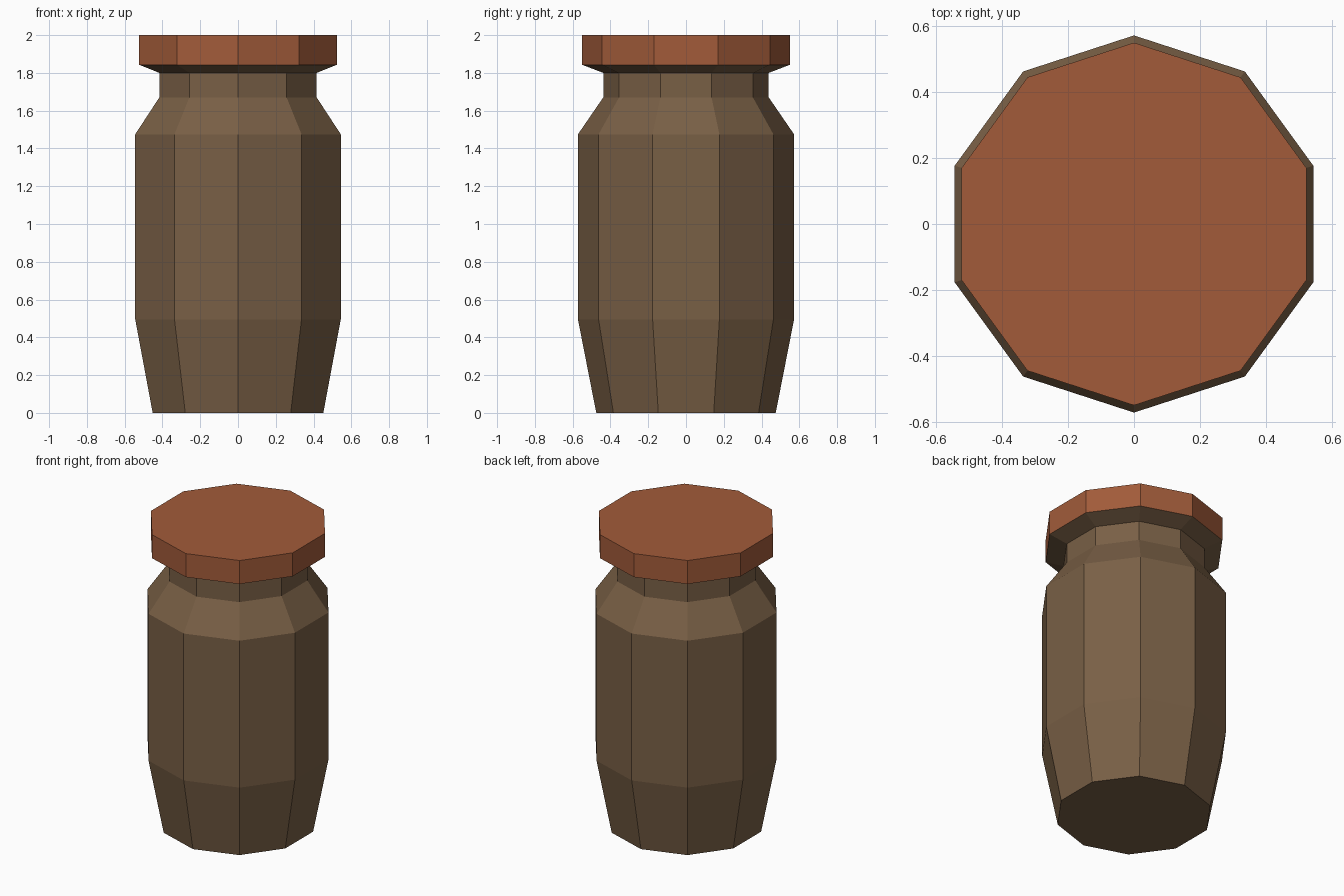
import bpy, bmesh, math

if "Cube" in bpy.data.objects:
    bpy.data.objects.remove(bpy.data.objects["Cube"])

SIDES = 10


def material(name, rgb):
    m = bpy.data.materials.new(name)
    m.diffuse_color = (*rgb, 1)
    m.use_nodes = True
    m.node_tree.nodes["Principled BSDF"].inputs["Base Color"].default_value = m.diffuse_color
    return m


def lathe(name, profile, mat, cap_bottom=False, cap_top=False):
    """Flat-sided turned shape from (radius, height) pairs, corners on the y axis."""
    bm = bmesh.new()
    rings = []
    for r, z in profile:
        angles = [math.pi / 2 + 2 * math.pi * i / SIDES for i in range(SIDES)]
        rings.append([bm.verts.new((r * math.cos(a), r * math.sin(a), z)) for a in angles])
    for low, high in zip(rings, rings[1:]):
        for i in range(SIDES):
            j = (i + 1) % SIDES
            bm.faces.new((low[i], low[j], high[j], high[i]))
    if cap_bottom:
        bm.faces.new(rings[0][::-1])
    if cap_top:
        bm.faces.new(rings[-1])
    mesh = bpy.data.meshes.new(name)
    bm.to_mesh(mesh)
    bm.free()
    mesh.materials.append(mat)
    obj = bpy.data.objects.new(name, mesh)
    bpy.context.collection.objects.link(obj)
    return obj


brown = material("brown_clay", (0.19, 0.115, 0.06))
rust = material("rust_lid", (0.36, 0.105, 0.042))

# Jar body: tapered foot, straight belly, shoulder, neck and flare under the lid
lathe("jar_body",
      [(0.475, 0), (0.572, 0.495), (0.572, 1.475), (0.438, 1.67),
       (0.438, 1.8), (0.55, 1.843)], brown, cap_bottom=True)

# Lid: rim and flat top, sitting on the flare
lathe("jar_lid", [(0.55, 1.843), (0.55, 2.0)], rust, cap_top=True)
